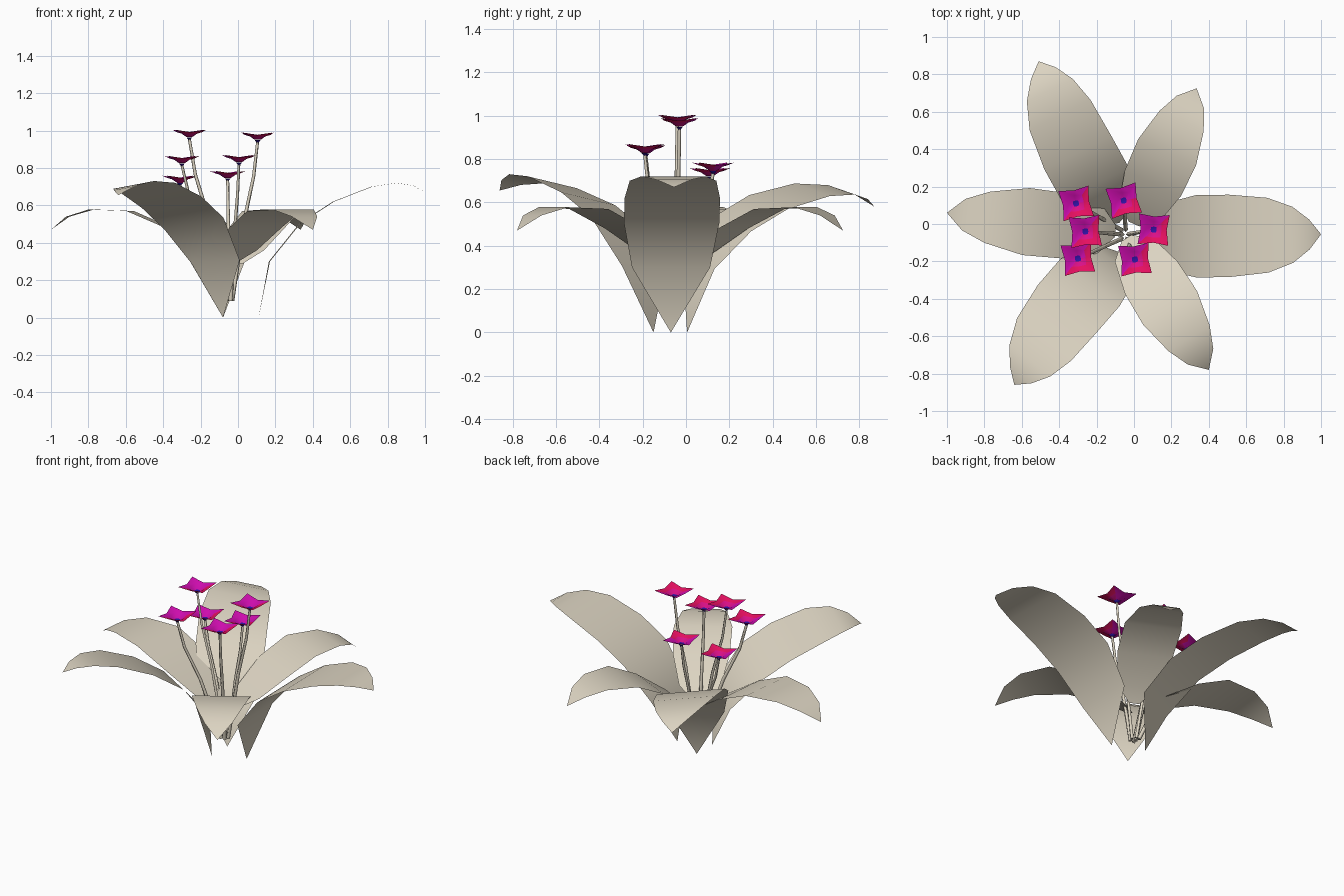
import bpy, bmesh, math
from mathutils import Vector

cube = bpy.data.objects.get("Cube")
if cube:
    bpy.data.objects.remove(cube)


def material(name, rgb):
    m = bpy.data.materials.new(name)
    m.use_nodes = True
    m.diffuse_color = (*rgb, 1)
    m.node_tree.nodes["Principled BSDF"].inputs["Base Color"].default_value = (*rgb, 1)
    return m


beige = material("beige_leaf", (0.72, 0.66, 0.54))
magenta = material("magenta_petal", (0.64, 0.004, 0.44))
crimson = material("crimson_petal", (0.8, 0.005, 0.12))
rose = material("rose_petal", (0.72, 0.005, 0.25))
blue = material("blue_centre", (0.03, 0.006, 0.38))


def finish(name, bm, mats):
    mesh = bpy.data.meshes.new(name)
    bm.to_mesh(mesh)
    bm.free()
    for m in mats:
        mesh.materials.append(m)
    for p in mesh.polygons:
        p.use_smooth = True
    ob = bpy.data.objects.new(name, mesh)
    bpy.context.collection.objects.link(ob)


# Leaf rows: share of the length, height, half width
OUTER = [(0, 0, 0), (.065, .3, .18), (.25, .505, .22), (.45, .62, .22),
         (.68, .7, .2), (.83, .72, .15), (.93, .705, .08), (1, .67, 0)]
INNER = [(0, .29, .03), (.09, .36, .12), (.3, .48, .165), (.53, .57, .17),
         (.76, .578, .13), (.9, .54, .08), (1, .47, 0)]


def leaf(name, rows, base, tip, width=1, bow=0, droop=0, twist=0):
    bm = bmesh.new()
    base, tip = Vector((*base, 0)), Vector((*tip, 0))
    side = Vector((0, 0, 1)).cross(tip - base).normalized()
    prev = None
    for t, z, w in rows:
        c = base.lerp(tip, t) + side * bow * math.sin(math.pi * t)
        c.z = z - droop * t ** 2
        edge = (side + Vector((0, 0, twist * min(1, 4 * t)))) * w * width
        row = [bm.verts.new(c - edge), bm.verts.new(c + edge)] if w else [bm.verts.new(c)]
        if prev:
            bm.faces.new(prev + row[::-1])
        prev = row
    # Turn the sheet upward
    bmesh.ops.recalc_face_normals(bm, faces=bm.faces)
    if sum(f.normal.z for f in bm.faces) < 0:
        bmesh.ops.reverse_faces(bm, faces=bm.faces)
    finish(name, bm, [beige])


leaf("outer_leaf_left", OUTER, (.11, -.07), (1, -.055))
leaf("outer_leaf_back", OUTER, (-.08, .005), (-.51, .87), .91, .03, .09, .16)
leaf("outer_leaf_front", OUTER, (-.08, -.15), (-.64, -.86), .92, -.03, .015, .15)
leaf("inner_leaf_right", INNER, (-.1, -.04), (-1, .06), 1.06)
leaf("inner_leaf_back", INNER, (0, 0), (.335, .725))
leaf("inner_leaf_front", INNER, (-.04, -.075), (.4, -.78))


def stem(name, foot, top):
    cu = bpy.data.curves.new(name, "CURVE")
    cu.dimensions = "3D"
    cu.bevel_depth = .01
    cu.bevel_resolution = 0
    cu.use_fill_caps = True
    sp = cu.splines.new("POLY")
    path = [(0, 0), (.5, .47), (.78, .84), (1, 1)]  # height share, sideways share
    sp.points.add(len(path) - 1)
    d = top - foot
    for p, (h, s) in zip(sp.points, path):
        p.co = (foot.x + d.x * s, foot.y + d.y * s, foot.z + d.z * h, 1)
        p.radius = 1.2 - .4 * h
    cu.materials.append(beige)
    ob = bpy.data.objects.new(name, cu)
    bpy.context.collection.objects.link(ob)


def flower(name, pos, turn):
    bm = bmesh.new()
    rings = []
    # Corner radius, edge radius, corner height, edge height
    for rc, re, zc, ze in [(.019, .016, -.034, -.034), (.055, .042, -.014, -.016),
                           (.116, .07, .004, -.008)]:
        ring = []
        for i in range(8):
            a = math.radians(45 * i) + turn
            r, z = (rc, zc) if i % 2 else (re, ze)
            ring.append(bm.verts.new(pos + Vector((r * math.cos(a), r * math.sin(a), z))))
        rings.append(ring)
    bm.faces.new(rings[0]).material_index = 3
    # Rose inside and crimson outside toward the left front, magenta elsewhere
    for lo, hi, warm in zip(rings, rings[1:], (2, 1)):
        for i in range(8):
            j = (i + 1) % 8
            f = bm.faces.new((lo[i], hi[i], hi[j], lo[j]))
            d = f.calc_center_median() - pos
            f.material_index = warm if d.x - d.y > 0.01 else 0
    # Blue calyx cone below the bloom
    tip = bm.verts.new(pos + Vector((0, 0, -.055)))
    calyx = [bm.verts.new(v.co - Vector((0, 0, .002))) for v in rings[0]]
    for i in range(8):
        bm.faces.new((calyx[i], tip, calyx[(i + 1) % 8])).material_index = 3
    finish(name, bm, [magenta, crimson, rose, blue])


# Bloom position and turn in degrees
blooms = [(-.26, -.04, 1.0, 5), (.105, -.03, .985, -3), (-.30, -.185, .86, 8),
          (.005, -.19, .865, 6), (-.31, .11, .755, 10), (-.055, .125, .78, 12)]
for i, (x, y, z, turn) in enumerate(blooms):
    top = Vector((x, y, z))
    foot = Vector((-.04 + x * .08, -.05 + y * .15, .09))
    stem(f"stem_{i + 1}", foot, top - Vector((0, 0, .045)))
    flower(f"flower_{i + 1}", top, math.radians(turn))
